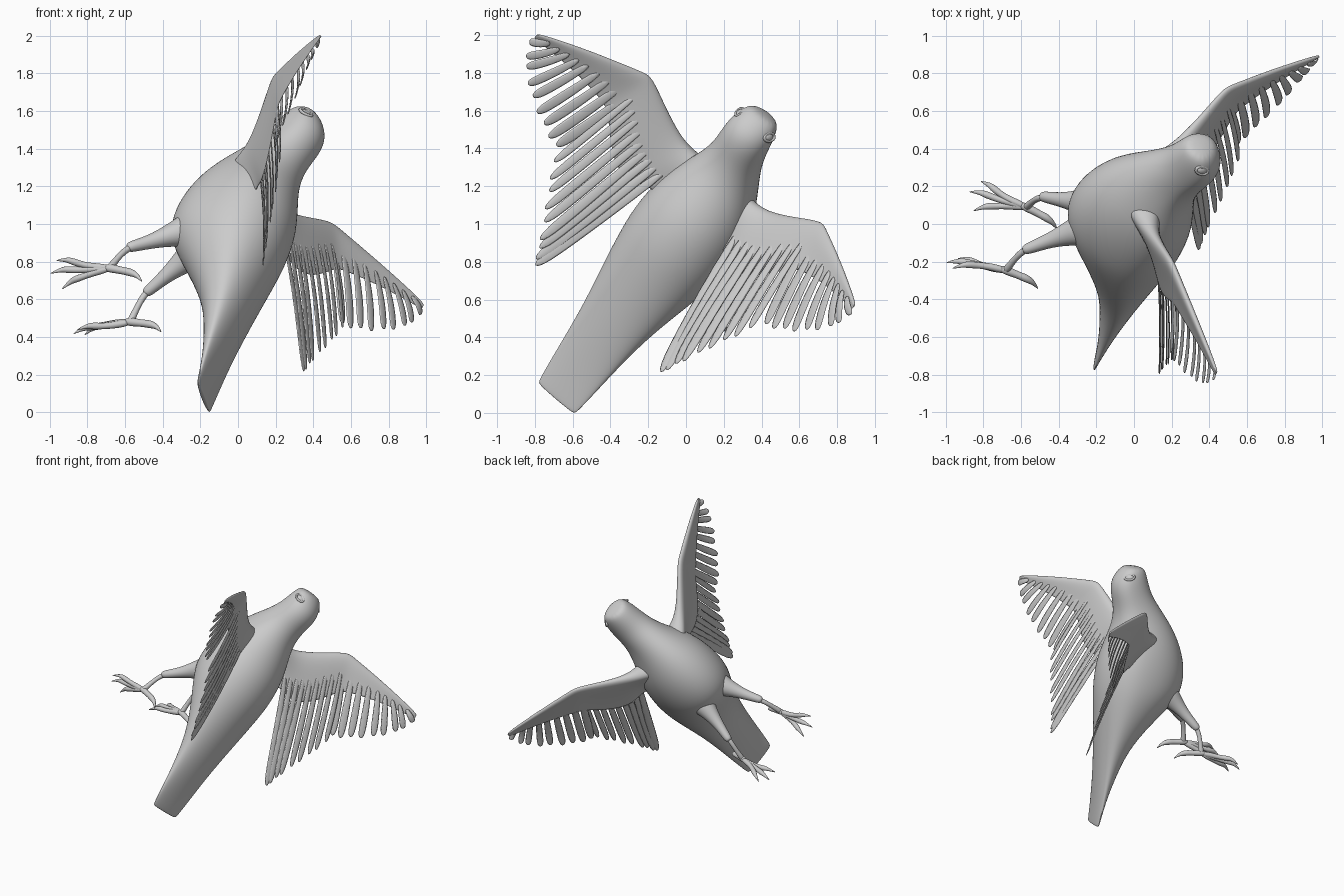
import bpy, bmesh, math
from mathutils import Vector, Matrix

if "Cube" in bpy.data.objects:
    bpy.data.objects.remove(bpy.data.objects["Cube"])

# Bird space: x = bird's right, y = forward, z = dorsal; tilted into the world at the end
R = Vector((.24, .74, -.63)).normalized()
F = Vector((.294, .55, .78))
F = (F - R * F.dot(R)).normalized()
D = R.cross(F)
POSE = Matrix((R, F, D)).transposed().to_4x4()
POSE.translation = R * -.6


def loft(bm, rings):
    vs = [[bm.verts.new(p) for p in ring] for ring in rings]
    n = len(vs[0])
    for a, b in zip(vs, vs[1:]):
        for i in range(n):
            j = (i + 1) % n
            bm.faces.new((a[i], a[j], b[j], b[i]))
    bm.faces.new(vs[0][::-1])
    bm.faces.new(vs[-1])


def tube(bm, path, n=8):
    # path of (x, y, z, radius)
    pts = [Vector(p[:3]) for p in path]
    rings = []
    for i, p in enumerate(pts):
        t = (pts[min(i + 1, len(pts) - 1)] - pts[max(i - 1, 0)]).normalized()
        u = t.cross(Vector((1, .1, 0))).normalized()
        v = t.cross(u)
        rings.append([p + path[i][3] * (u * math.cos(a) + v * math.sin(a))
                      for a in (2 * math.pi * k / n for k in range(n))])
    loft(bm, rings)


def along(pts, t):
    s = t * (len(pts) - 1)
    i = min(int(s), len(pts) - 2)
    return Vector(pts[i]).lerp(Vector(pts[i + 1]), s - i)


def finish(name, bm, mirror=True, subsurf=2):
    bmesh.ops.recalc_face_normals(bm, faces=bm.faces)
    me = bpy.data.meshes.new(name)
    bm.to_mesh(me)
    bm.free()
    for p in me.polygons:
        p.use_smooth = True
    ob = bpy.data.objects.new(name, me)
    bpy.context.collection.objects.link(ob)
    if mirror:
        ob.modifiers.new("mirror", 'MIRROR')
    if subsurf:
        m = ob.modifiers.new("smooth", 'SUBSURF')
        m.levels = m.render_levels = subsurf
    ob.matrix_world = POSE
    return ob


# Body, tail and head: (forward, half width, belly, back)
body = [(-.385, .128, .068, .09), (-.37, .135, .06, .092), (-.2, .155, .03, .10),
        (0, .175, -.03, .12), (.2, .205, -.10, .145), (.4, .25, -.24, .175),
        (.58, .285, -.40, .205), (.7, .295, -.455, .215), (.85, .285, -.45, .21),
        (1.0, .25, -.40, .17), (1.13, .19, -.325, .135), (1.25, .145, -.225, .145),
        (1.36, .135, -.13, .185), (1.45, .128, -.09, .19), (1.53, .108, -.06, .145),
        (1.57, .075, -.03, .10)]
bm = bmesh.new()
rings = []
for f, w, lo, hi in body:
    c = lo + (hi - lo) * .6
    ring = []
    for k in range(16):
        a = 2 * math.pi * k / 16
        s, co = math.sin(a), math.cos(a)
        ring.append((w * 1.02 * co, f, c + s * ((hi - c) if s > 0 else (c - lo)) * 1.02))
    rings.append(ring)
loft(bm, rings)
finish("body", bm, mirror=False)

# Eyes: raised oval rim around a sunken ball
nrm = Vector((.72, .5, .42)).normalized()
eye = Matrix.Translation((.103, 1.495, .09)) @ nrm.to_track_quat('Z', 'Y').to_matrix().to_4x4()
bm = bmesh.new()
bmesh.ops.create_uvsphere(bm, u_segments=16, v_segments=8, radius=1,
                          matrix=eye @ Matrix.Diagonal((.022, .03, .014, 1)))
rim = []
for i in range(24):
    a = 2 * math.pi * i / 24
    rim.append([bm.verts.new(eye @ Vector(((.022 + .008 * math.cos(b)) * math.cos(a),
                                           (.036 + .008 * math.cos(b)) * math.sin(a),
                                           .004 + .009 * math.sin(b))))
                for b in (math.pi * k / 3 for k in range(6))])
for i in range(24):
    a, b = rim[i], rim[(i + 1) % 24]
    for k in range(6):
        bm.faces.new((a[k], a[(k + 1) % 6], b[(k + 1) % 6], b[k]))
finish("eyes", bm, subsurf=0)

# Wing arms: leading edge, trailing edge of the coverts, thickness
arm = [((.02, 1.10, -.16), (.04, .72, -.05), .19),
       ((.15, 1.11, -.12), (.18, .78, .02), .13),
       ((.25, 1.12, -.07), (.29, .82, .09), .08),
       ((.33, 1.15, -.03), (.38, .76, .15), .055),
       ((.46, 1.23, .03), (.51, .82, .20), .042),
       ((.61, 1.335, .09), (.66, 1.02, .22), .032),
       ((.65, 1.33, .125), (.71, 1.06, .23), .03),
       ((.88, 1.30, .31), (.92, 1.15, .37), .024),
       ((1.12, 1.25, .515), (1.135, 1.20, .525), .014),
       ((1.14, 1.235, .53), (1.14, 1.21, .53), .006)]
bm = bmesh.new()
rings = []
for le, te, th in arm:
    le, te = Vector(le), Vector(te)
    up = (te - le).cross(Vector((.7, 0, .5))).normalized()
    rings.append([le.lerp(te, t) + up * th * h for t, h in
                  ((-.02, 0), (.06, .8), (.3, .8), (.65, .25), (1, 0),
                   (.65, -.15), (.3, -.5), (.06, -.7))])
loft(bm, rings)
finish("wing_arms", bm)


# Flight feathers: lens-section blades with round tips
def feather(bm, base, tip, width, span):
    ax = (tip - base).normalized()
    side = (span - ax * span.dot(ax)).normalized()
    up = side.cross(ax)
    rings = []
    for t, w in ((0, .6), (.3, .85), (.6, 1), (.85, 1), (.95, .8), (1, .3)):
        c = base.lerp(tip, t) - up * .015 * math.sin(math.pi * t)
        h = width * w / 2
        rings.append([c - side * h, c + up * .006, c + side * h, c - up * .006])
    loft(bm, rings)


groups = {
    "secondary_feathers": (9, [(.25, 1.0, .02), (.42, 1.13, .06), (.60, 1.24, .13)],
                           [(.45, .185, .355), (.50, .30, .35), (.60, .50, .355), (.70, .69, .35)],
                           .088, (.93, .1, .25)),
    "primary_feathers": (9, [(.62, 1.24, .13), (.86, 1.24, .32), (1.06, 1.23, .48)],
                         [(.75, .755, .315), (.86, .82, .37), (.98, .92, .44),
                          (1.09, 1.04, .495), (1.15, 1.17, .53)], .09, (.9, .3, .45))}
for name, (n, bases, tips, width, span) in groups.items():
    bm = bmesh.new()
    for i in range(n):
        t = i / (n - 1)
        tip = along(tips, t)
        tip.y += .008 * (-1) ** i
        feather(bm, along(bases, t), tip, width * (1 - .25 * t * (n == 9)), Vector(span))
    finish(name, bm, subsurf=1)

# Legs: feathered thigh, thin shank
bm = bmesh.new()
tube(bm, [(.08, .68, -.28, .13), (.11, .61, -.37, .075), (.145, .52, -.46, .042),
          (.183, .445, -.54, .034), (.192, .425, -.562, .028), (.194, .42, -.567, .012)])
tube(bm, [(.18, .45, -.54, .02), (.197, .40, -.573, .019), (.213, .33, -.59, .017),
          (.226, .26, -.602, .024), (.228, .235, -.604, .015)])
finish("legs", bm)

# Feet: hind toe and three front toes ending in claws
bm = bmesh.new()
tube(bm, [(.228, .25, -.64, .02), (.226, .25, -.59, .026), (.222, .245, -.53, .02),
          (.219, .242, -.485, .025), (.216, .228, -.44, .014), (.213, .188, -.40, .002)])
for tip in ((.315, .20, -.875), (.255, .155, -.91), (.17, .12, -.855)):
    tip = Vector(tip)
    root = Vector((.228, .25, -.60))
    path = []
    for t, r, lift in ((0, .02, 0), (.3, .022, .008), (.52, .017, .012), (.72, .022, .022),
                       (.84, .014, .026), (1, .002, 0)):
        p = root.lerp(tip, t)
        p.x = root.x + (tip.x - root.x) * t ** 2
        path.append((p.x, p.y + lift, p.z, r))
    tube(bm, path)
finish("feet", bm)
